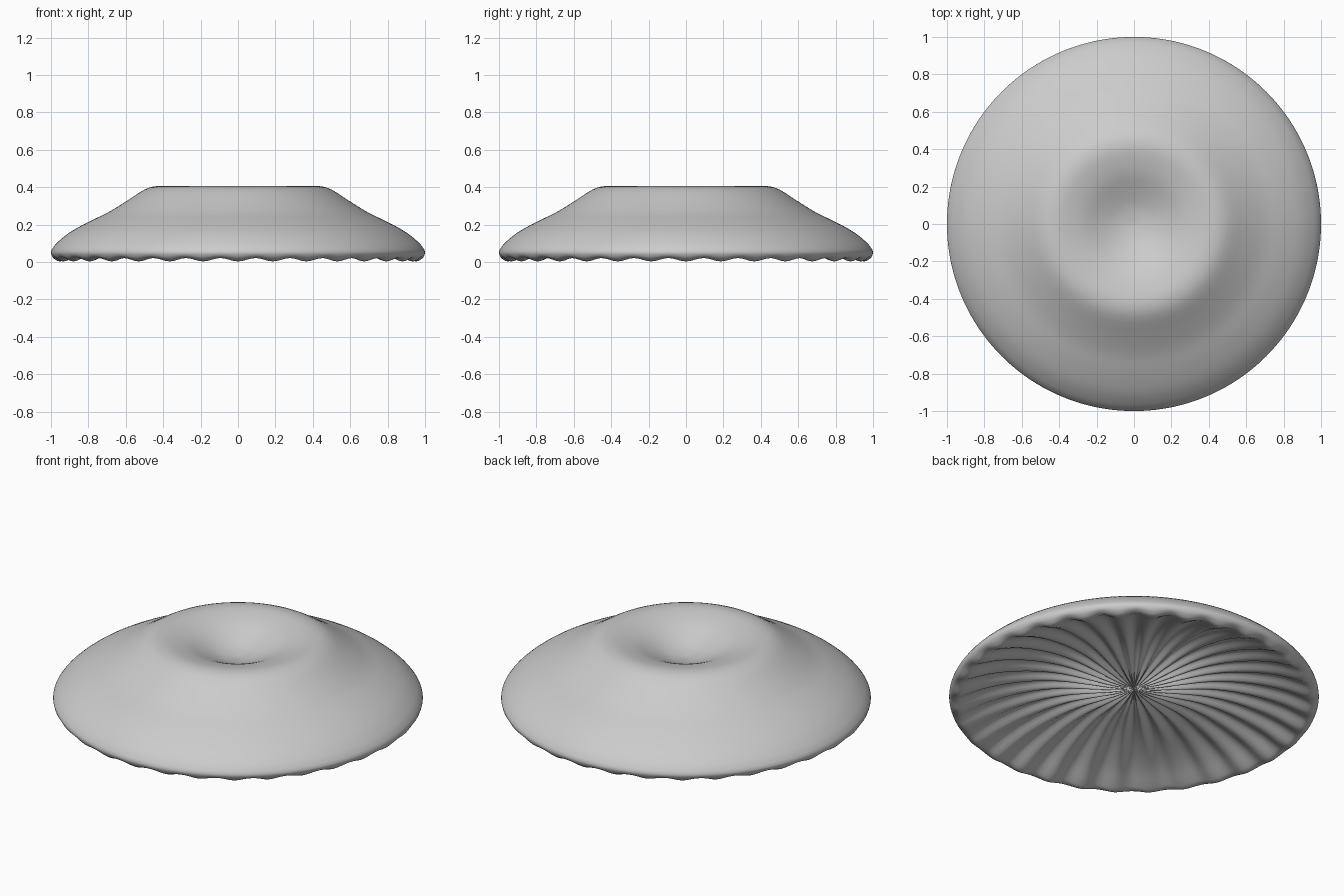
import bpy, bmesh, math

if "Cube" in bpy.data.objects:
    bpy.data.objects.remove(bpy.data.objects["Cube"])

GILLS = 32          # radial folds below the cap
SEG = GILLS * 8

# Cap skin: (radius, height) from the central dip out to the rim
TOP = [(0, .29), (.09, .303), (.18, .337), (.27, .376), (.36, .4), (.43, .406),
       (.5, .387), (.6, .323), (.7, .262), (.8, .214), (.9, .158), (.965, .105), (.99, .075),
       (.998, .06), (1, .05)]
# Gill side: (radius, height, fold depth) from the rim back to the centre
UNDER = [(1, .05, 0), (.997, .038, .001), (.985, .023, .004), (.955, .012, .009), (.91, .028, .012),
         (.82, .067, .013), (.7, .102, .013), (.55, .128, .013), (.4, .134, .013), (.25, .12, .012),
         (.12, .104, .008), (.04, .097, .003), (0, .095, 0)]


def smooth(points, steps=3):
    """Catmull-Rom interpolation through the profile points."""
    out = []
    for i in range(len(points) - 1):
        p = [points[min(max(i + k, 0), len(points) - 1)] for k in (-1, 0, 1, 2)]
        for s in range(steps):
            t = s / steps
            out.append(tuple(.5 * (2 * b + (c - a) * t + (2 * a - 5 * b + 4 * c - d) * t * t
                                   + (3 * b - a - 3 * c + d) * t ** 3)
                             for a, b, c, d in zip(*p)))
    return out + [points[-1]]


profile = smooth([(r, z, 0) for r, z in TOP])[:-1] + smooth(UNDER)

# Revolve the profile, rippling the underside into gills
bm = bmesh.new()
rings = []
for r, z, fold in profile[1:-1]:
    ring = []
    for i in range(SEG):
        a = math.tau * i / SEG
        dz = -fold * math.cos(GILLS * a)
        ring.append(bm.verts.new((r * math.cos(a), r * math.sin(a), max(0, z + dz))))
    rings.append(ring)
top = bm.verts.new((0, 0, profile[0][1]))
bottom = bm.verts.new((0, 0, profile[-1][1]))
for i in range(SEG):
    j = (i + 1) % SEG
    bm.faces.new((top, rings[0][i], rings[0][j]))
    bm.faces.new((bottom, rings[-1][j], rings[-1][i]))
    for a, b in zip(rings, rings[1:]):
        bm.faces.new((a[i], b[i], b[j], a[j]))
bmesh.ops.recalc_face_normals(bm, faces=bm.faces)
for f in bm.faces:
    f.smooth = True

mesh = bpy.data.meshes.new("mushroom_cap")
bm.to_mesh(mesh)
bm.free()
cap = bpy.data.objects.new("mushroom_cap", mesh)
bpy.context.collection.objects.link(cap)
